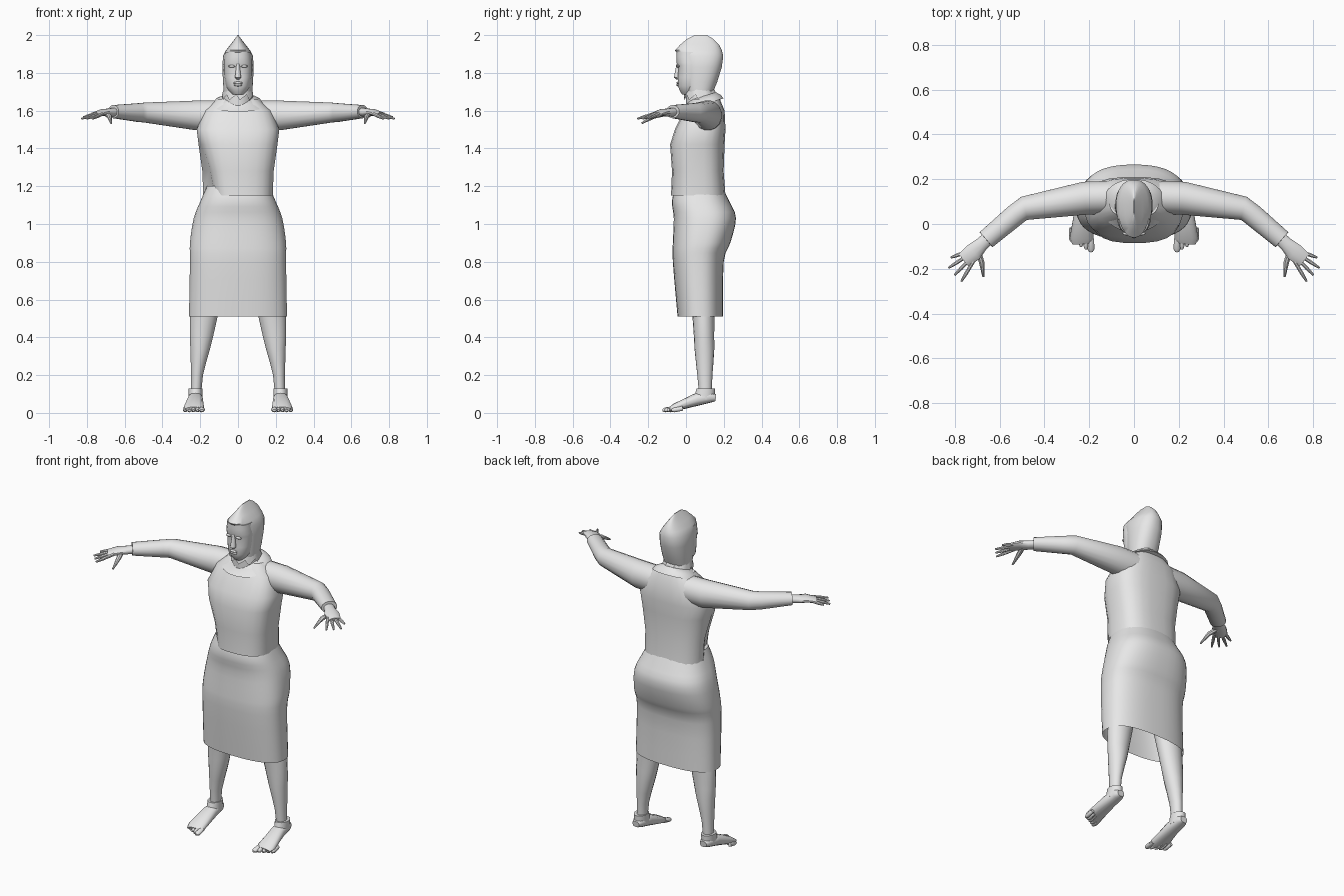
import bpy, bmesh, math
from mathutils import Vector

cube = bpy.data.objects.get("Cube")
if cube:
    bpy.data.objects.remove(cube)

grey = bpy.data.materials.new("plain_grey")
grey.use_nodes = True
grey.diffuse_color = (0.8, 0.8, 0.8, 1)
shader = grey.node_tree.nodes["Principled BSDF"]
shader.inputs["Base Color"].default_value = grey.diffuse_color
parts = []


def level(z, wide, front, back, x=0, tilt=0):
    """Horizontal section: centre, half-width axis, half-depth axis."""
    depth = (back - front) / 2
    return (Vector((x, (front + back) / 2, z)), Vector((wide, 0, 0)),
            Vector((0, depth, tilt * depth)))


def joint(x, y, z, wide, high=None):
    """Point on a limb, with its half width and half height."""
    return Vector((x, y, z)), wide, high or wide


def along(joints):
    """Turn limb joints into sections square to the path."""
    sections = []
    for i, (centre, wide, high) in enumerate(joints):
        after = joints[min(i + 1, len(joints) - 1)][0]
        before = joints[max(i - 1, 0)][0]
        way = (after - before).normalized()
        side = way.cross(Vector((0, 0, 1))).normalized()
        sections.append((centre, side * wide, side.cross(way) * high))
    return sections


def refine(sections, steps):
    """Pass a smooth curve through the sections."""
    last = len(sections) - 1
    fine = []
    for i in range(last):
        group = [sections[max(0, min(last, i + k))] for k in (-1, 0, 1, 2)]
        for step in range(steps):
            t = step / steps
            fine.append([b + (c - a) * t / 2 + (a - b * 2.5 + c * 2 - d / 2) * t ** 2
                         + (b * 3 - a - c * 3 + d) * t ** 3 / 2
                         for a, b, c, d in zip(*group)])
    return fine + [sections[last]]


def bend(value, power):
    return math.copysign(abs(value) ** (2 / power), value)


def loft(name, sections, sides=16, power=2, steps=1, caps=(True, True), mirror=False):
    """Skin sections shaped as ovals; a higher power is boxier."""
    bm = bmesh.new()
    loops = []
    for centre, across, deep in refine(sections, steps):
        angles = [math.tau * (i + 0.5) / sides for i in range(sides)]
        loops.append([bm.verts.new(centre + across * bend(math.cos(a), power)
                                   + deep * bend(math.sin(a), power)) for a in angles])
    for low, high in zip(loops, loops[1:]):
        for i in range(sides):
            j = (i + 1) % sides
            bm.faces.new((low[i], low[j], high[j], high[i]))
    for wanted, loop in zip(caps, (loops[0], loops[-1])):
        if wanted:
            bm.faces.new(loop)
    bmesh.ops.recalc_face_normals(bm, faces=bm.faces)
    mesh = bpy.data.meshes.new(name)
    bm.to_mesh(mesh)
    bm.free()
    mesh.materials.append(grey)
    part = bpy.data.objects.new(name, mesh)
    bpy.context.collection.objects.link(part)
    if mirror:
        part.modifiers.new("Mirror", 'MIRROR').use_mirror_merge = False
    parts.append(part)
    return part


# Skirt, open at the hem
loft("skirt", [
    level(z=0.51, wide=0.26, front=-0.045, back=0.195),
    level(z=0.8, wide=0.255, front=-0.07, back=0.2),
    level(z=0.9, wide=0.255, front=-0.07, back=0.235),
    level(z=1.03, wide=0.235, front=-0.065, back=0.265),
    level(z=1.12, wide=0.2, front=-0.075, back=0.23),
    level(z=1.2, wide=0.165, front=-0.055, back=0.19),
], sides=40, power=2.5, steps=3, caps=(False, True))

# Shirt body, pulled in at the front on the right side
shirt = loft("shirt_body", [
    level(z=1.15, wide=0.185, front=-0.08, back=0.21),
    level(z=1.28, wide=0.19, front=-0.075, back=0.2),
    level(z=1.42, wide=0.21, front=-0.085, back=0.205),
    level(z=1.5, wide=0.22, front=-0.06, back=0.21),
    level(z=1.6, wide=0.18, front=-0.01, back=0.205),
    level(z=1.66, wide=0.11, front=0.03, back=0.18),
], sides=24, power=2.8, caps=(False, True))
for vert in shirt.data.vertices:
    if vert.co.x < 0 and vert.co.y < 0.06 and vert.co.z < 1.5:
        vert.co.x *= 1 - 0.85 * (1.5 - vert.co.z)

# Neckline, neck and ragged collar
loft("neckline", [
    level(z=1.63, wide=0.14, front=-0.035, back=0.2, tilt=0.3),
    level(z=1.655, wide=0.12, front=0, back=0.185, tilt=0.3),
    level(z=1.675, wide=0.08, front=0.01, back=0.16, tilt=0.3),
], sides=24, power=2.2)
loft("neck", [
    level(z=1.6, wide=0.085, front=0, back=0.165),
    level(z=1.74, wide=0.07, front=0, back=0.14),
], sides=24)
collar = loft("collar", [
    level(z=1.67, wide=0.085, front=-0.01, back=0.17),
    level(z=1.72, wide=0.075, front=0, back=0.145),
], sides=28, caps=(False, False))
for i, vert in enumerate(collar.data.vertices):
    if vert.co.z < 1.7:
        vert.co.z += 0.014 * (i % 3 - 1)

# Hood with a ridge along the crown
loft("hood", [
    level(z=1.69, wide=0.075, front=0.005, back=0.14),
    level(z=1.75, wide=0.08, front=-0.01, back=0.165),
    level(z=1.83, wide=0.083, front=-0.02, back=0.19),
    level(z=1.89, wide=0.08, front=-0.035, back=0.198),
    level(z=1.92, wide=0.064, front=-0.06, back=0.19),
    level(z=1.95, wide=0.04, front=-0.03, back=0.175),
    level(z=1.98, wide=0.017, front=0.005, back=0.145),
    level(z=2, wide=0.002, front=0.045, back=0.11),
], sides=28, power=2.3)

# Face
loft("face", [
    level(z=1.685, wide=0.03, front=-0.02, back=0.06),
    level(z=1.73, wide=0.064, front=-0.043, back=0.1),
    level(z=1.82, wide=0.074, front=-0.041, back=0.1),
    level(z=1.855, wide=0.074, front=-0.05, back=0.1),
    level(z=1.91, wide=0.068, front=-0.05, back=0.1),
], sides=24, power=2.3, steps=2)
loft("nose", [
    level(z=1.765, wide=0.008, front=-0.05, back=-0.03),
    level(z=1.775, wide=0.017, front=-0.064, back=-0.03),
    level(z=1.85, wide=0.008, front=-0.05, back=-0.03),
], sides=10)
for name, x, z, wide in (("left_eye", 0.033, 1.835, 0.018), ("right_eye", -0.033, 1.835, 0.018),
                         ("upper_lip", 0, 1.747, 0.024), ("lower_lip", 0, 1.736, 0.022)):
    bpy.ops.mesh.primitive_uv_sphere_add(segments=12, ring_count=8, location=(x, -0.042, z))
    feature = bpy.context.object
    feature.name = name
    feature.scale = (wide, 0.009, 0.007)
    feature.data.materials.append(grey)
    parts.append(feature)

# Sleeves
loft("sleeves", along([
    joint(x=0.08, y=0.12, z=1.575, wide=0.075, high=0.08),
    joint(x=0.22, y=0.115, z=1.575, wide=0.075, high=0.08),
    joint(x=0.49, y=0.07, z=1.59, wide=0.054),
    joint(x=0.53, y=0.04, z=1.59, wide=0.05),
    joint(x=0.66, y=-0.07, z=1.595, wide=0.045, high=0.035),
]), mirror=True)

# Hands: palm, four fanned fingers and a thumb
loft("palms", along([
    joint(x=0.63, y=-0.045, z=1.595, wide=0.03, high=0.024),
    joint(x=0.68, y=-0.09, z=1.59, wide=0.032, high=0.022),
    joint(x=0.715, y=-0.125, z=1.59, wide=0.042, high=0.019),
    joint(x=0.76, y=-0.16, z=1.58, wide=0.036, high=0.012),
]), sides=12, mirror=True)
for i, finger in enumerate(("little", "ring", "middle", "index")):
    yaw = -math.radians(20 + 13 * i)
    length = 0.055 if finger == "little" else 0.09
    reach = Vector((math.cos(yaw), math.sin(yaw), -0.25)) * length
    knuckle = Vector((0.766 - 0.014 * i, -0.131 - 0.016 * i, 1.58))
    loft(finger + "_fingers", along([
        (knuckle - reach * 0.2, 0.009, 0.01),
        (knuckle + reach * 0.5, 0.009, 0.009),
        (knuckle + reach, 0.005, 0.005),
    ]), sides=8, mirror=True)
loft("thumbs", along([
    joint(x=0.7, y=-0.105, z=1.585, wide=0.014),
    joint(x=0.68, y=-0.17, z=1.57, wide=0.013),
    joint(x=0.672, y=-0.235, z=1.533, wide=0.005),
]), sides=8, mirror=True)

# Legs and ankle cuffs
loft("legs", [
    level(z=0.08, wide=0.028, front=0.07, back=0.135, x=0.222),
    level(z=0.2, wide=0.032, front=0.06, back=0.14, x=0.217),
    level(z=0.34, wide=0.053, front=0.045, back=0.15, x=0.2),
    level(z=0.5, wide=0.073, front=0.035, back=0.15, x=0.182),
    level(z=0.9, wide=0.1, front=-0.01, back=0.17, x=0.125),
], sides=18, steps=2, mirror=True)
loft("ankle_cuffs", [
    level(z=0.07, wide=0.038, front=0.04, back=0.152, x=0.225),
    level(z=0.13, wide=0.038, front=0.055, back=0.155, x=0.225),
], mirror=True)

# Feet and toes
loft("feet", along([
    joint(x=0.225, y=0.158, z=0.08, wide=0.022, high=0.018),
    joint(x=0.225, y=0.13, z=0.083, wide=0.036, high=0.028),
    joint(x=0.226, y=0.06, z=0.072, wide=0.04, high=0.034),
    joint(x=0.233, y=-0.06, z=0.029, wide=0.054, high=0.02),
    joint(x=0.231, y=-0.085, z=0.019, wide=0.046, high=0.013),
]), sides=14, power=2.4, mirror=True)
for i, toe in enumerate(("big", "second", "third", "fourth", "little")):
    x, tip = 0.192 + 0.022 * i, -0.125 + 0.012 * i
    size = 0.017 if toe == "big" else 0.0115
    loft(toe + "_toes", along([
        joint(x, tip + 0.06, z=0.024, wide=size * 0.8, high=0.012),
        joint(x, tip + 0.015, z=0.016, wide=size, high=0.013),
        joint(x, tip, z=0.013, wide=size / 2, high=0.006),
    ]), sides=10, mirror=True)

# Smooth shading with sharp creases
bpy.ops.object.select_all(action='DESELECT')
for part in parts:
    part.select_set(True)
bpy.context.view_layer.objects.active = parts[0]
bpy.ops.object.shade_smooth_by_angle(angle=math.radians(40))
